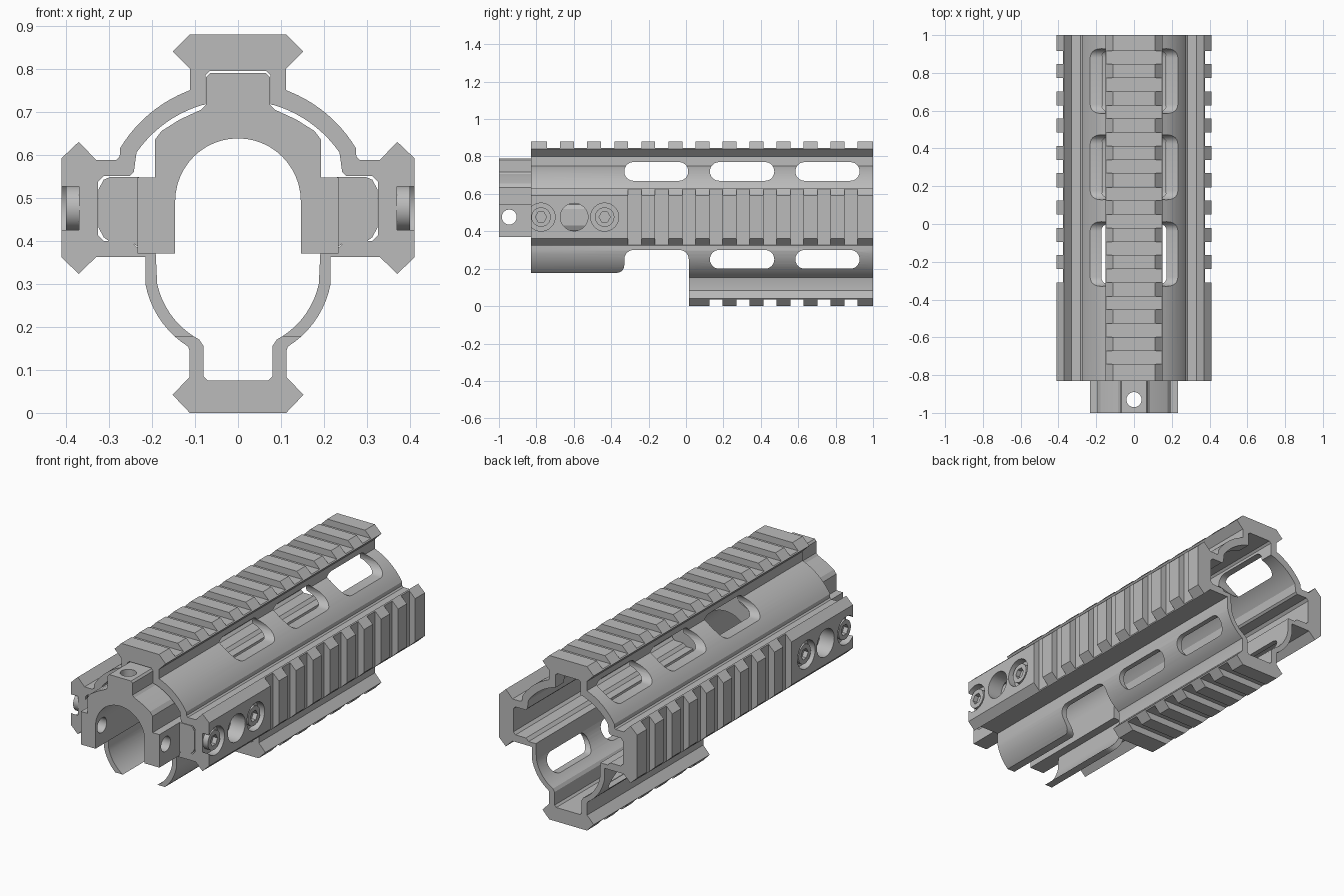
import bpy, bmesh, math
from mathutils import Vector

cube = bpy.data.objects.get("Cube")
if cube:
    bpy.data.objects.remove(cube)

metal = bpy.data.materials.new("grey_metal")
metal.use_nodes = True
metal.diffuse_color = (0.5, 0.5, 0.5, 1)
metal.node_tree.nodes["Principled BSDF"].inputs["Base Color"].default_value = (0.5, 0.5, 0.5, 1)


def arc(cx, cy, r, a0, a1, n):
    """Points on an arc, angles in degrees."""
    return [(cx + r * math.cos(math.radians(a0 + (a1 - a0) * i / n)),
             cy + r * math.sin(math.radians(a0 + (a1 - a0) * i / n))) for i in range(n + 1)]


def circle(cx, cy, r, n=32):
    return arc(cx, cy, r, 0, 360, n)[:-1]


def rect(x0, x1, y0, y1):
    return [(x0, y0), (x1, y0), (x1, y1), (x0, y1)]


def slot(x0, x1, y0, y1, r):
    """Rectangle with rounded corners."""
    return (arc(x1 - r, y1 - r, r, 0, 90, 6) + arc(x0 + r, y1 - r, r, 90, 180, 6)
            + arc(x0 + r, y0 + r, r, 180, 270, 6) + arc(x1 - r, y0 + r, r, 270, 360, 6))


def mirrored(half):
    """Close a right-hand half profile across x = 0."""
    return half + [(-x, z) for x, z in reversed(half) if x > 1e-5]


def prism(name, pts, axis, a, b):
    """Extrude a 2D outline along an axis from a to b."""
    place = {"x": lambda p, t: (t, p[0], p[1]),
             "y": lambda p, t: (p[0], t, p[1]),
             "z": lambda p, t: (p[0], p[1], t)}[axis]
    bm = bmesh.new()
    face = bm.faces.new([bm.verts.new(place(p, a)) for p in pts])
    res = bmesh.ops.extrude_face_region(bm, geom=[face])
    verts = [v for v in res["geom"] if isinstance(v, bmesh.types.BMVert)]
    bmesh.ops.translate(bm, verts=verts, vec=Vector(place((0, 0), b - a)))
    bmesh.ops.remove_doubles(bm, verts=bm.verts, dist=1e-5)
    bmesh.ops.recalc_face_normals(bm, faces=bm.faces)
    mesh = bpy.data.meshes.new(name)
    bm.to_mesh(mesh)
    bm.free()
    mesh.materials.append(metal)
    ob = bpy.data.objects.new(name, mesh)
    bpy.context.collection.objects.link(ob)
    return ob


def activate(ob):
    bpy.ops.object.select_all(action="DESELECT")
    ob.select_set(True)
    bpy.context.view_layer.objects.active = ob


def cut(ob, pts, axis, a, b):
    """Subtract an extruded outline from an object."""
    cutter = prism("cutter", pts, axis, a, b)
    mod = ob.modifiers.new("cut", "BOOLEAN")
    mod.operation = "DIFFERENCE"
    mod.solver = "EXACT"
    mod.object = cutter
    activate(ob)
    bpy.ops.object.modifier_apply(modifier=mod.name)
    bpy.data.objects.remove(cutter)


def smooth(ob):
    activate(ob)
    bpy.ops.object.shade_smooth_by_angle(angle=math.radians(20))


FRONT = -0.83
PITCH = 0.1445

# Handguard: outer section with four rail heads
outer = [(0, 0.88), (0.112, 0.88), (0.152, 0.84), (0.112, 0.80), (0.112, 0.75)]
outer += arc(0, 0.45, 0.32, 68, 31, 10)
outer += [(0.275, 0.595), (0.283, 0.588), (0.33, 0.588), (0.37, 0.63), (0.41, 0.592),
          (0.41, 0.361), (0.37, 0.323), (0.33, 0.362), (0.215, 0.362)]
outer += arc(0, 0.34, 0.219, -11, -58, 9)
outer += [(0.113, 0.145), (0.113, 0.083), (0.152, 0.042), (0.112, 0), (0, 0)]
handguard = prism("handguard", mirrored(outer), "y", FRONT, 1)

# Hollow inside, with channels behind the side rails
inner = [(0, 0.795), (0.065, 0.795), (0.075, 0.785), (0.075, 0.717), (0.085, 0.715)]
inner += arc(0, 0.44, 0.288, 70, 35, 9)
inner += [(0.242, 0.56), (0.252, 0.55), (0.312, 0.55), (0.325, 0.537), (0.325, 0.413),
          (0.312, 0.40), (0.25, 0.40), (0.235, 0.385), (0.192, 0.385)]
inner += arc(0, 0.34, 0.192, -12, -62, 9)
inner += [(0.08, 0.155), (0.08, 0.085), (0.07, 0.075), (0, 0.075)]
cut(handguard, mirrored(inner), "y", -1.2, 1.2)

# Underside cutaway near the front
cutaway = [(-1.1, -0.1), (-1.1, 0.178), (-0.37, 0.178)]
cutaway += arc(-0.37, 0.218, 0.04, -90, 0, 6)[1:]
cutaway += arc(-0.28, 0.25, 0.05, 180, 90, 6)
cutaway += arc(-0.035, 0.25, 0.05, 90, 0, 6) + [(0.015, -0.1)]
cut(handguard, cutaway, "x", -0.5, 0.5)

# Cooling windows, upper and lower
for y0, y1 in [(-0.33, 0.012), (0.128, 0.472), (0.585, 0.928)]:
    cut(handguard, slot(y0, y1, 0.67, 0.77, 0.049), "x", -0.5, 0.5)
    if y0 > 0:
        cut(handguard, slot(y0, y1, 0.20, 0.30, 0.049), "x", -0.5, 0.5)

# Cross slots that leave the rail teeth
for k in range(12):
    y = 0.882 - PITCH * k
    span = (y - 0.035, y + 0.035)
    cut(handguard, rect(-0.2, 0.2, *span), "z", 0.845, 1)
    if k < 9:
        for s in (-1, 1):
            cut(handguard, rect(*sorted((s * 0.375, s * 0.5)), *span), "z", 0.25, 0.7)
    if k < 6:
        cut(handguard, rect(-0.2, 0.2, *span), "z", -0.1, 0.036)

# Screw counterbores and lightening holes in the side rails
SCREWS = (-0.775, -0.435)
MID_Z = 0.476
for s in (-1, 1):
    for y in SCREWS:
        cut(handguard, circle(y, MID_Z, 0.075), "x", s * 0.37, s * 0.5)
    cut(handguard, circle(-0.598, MID_Z, 0.074), "x", s * 0.30, s * 0.5)
smooth(handguard)

# Barrel clamp: arch with two legs and a top lug
half = [(0, 0.79), (0.065, 0.79), (0.074, 0.78), (0.074, 0.717), (0.085, 0.705),
        (0.135, 0.682), (0.178, 0.655), (0.193, 0.635), (0.193, 0.547), (0.233, 0.547),
        (0.233, 0.37), (0.146, 0.37)]
half += arc(0, 0.492, 0.146, 0, 90, 12)
half[-1] = (0, half[-1][1])
clamp = prism("barrel_clamp", half[1:] + [(-x, z) for x, z in reversed(half[1:-1])],
              "y", -1, -0.335)
cut(clamp, circle(0, -0.93, 0.04), "z", 0.55, 0.9)
cut(clamp, circle(-0.945, MID_Z, 0.04), "x", -0.4, 0.4)
smooth(clamp)

for s, side in ((1, "left"), (-1, "right")):
    # Filler block inside each side channel
    block = [(0.23, 0.385), (0.25, 0.398), (0.298, 0.398), (0.312, 0.408), (0.324, 0.43),
             (0.324, 0.52), (0.312, 0.542), (0.298, 0.548), (0.23, 0.548)]
    prism(side + "_channel_block", [(s * x, z) for x, z in block], "y", FRONT, -0.335)
    # Socket head screws
    for i, y in enumerate(SCREWS):
        screw = prism(f"{side}_screw_{i + 1}", circle(y, MID_Z, 0.052), "x", s * 0.36, s * 0.4)
        cut(screw, circle(y, MID_Z, 0.03, 6), "x", s * 0.375, s * 0.45)
        smooth(screw)
